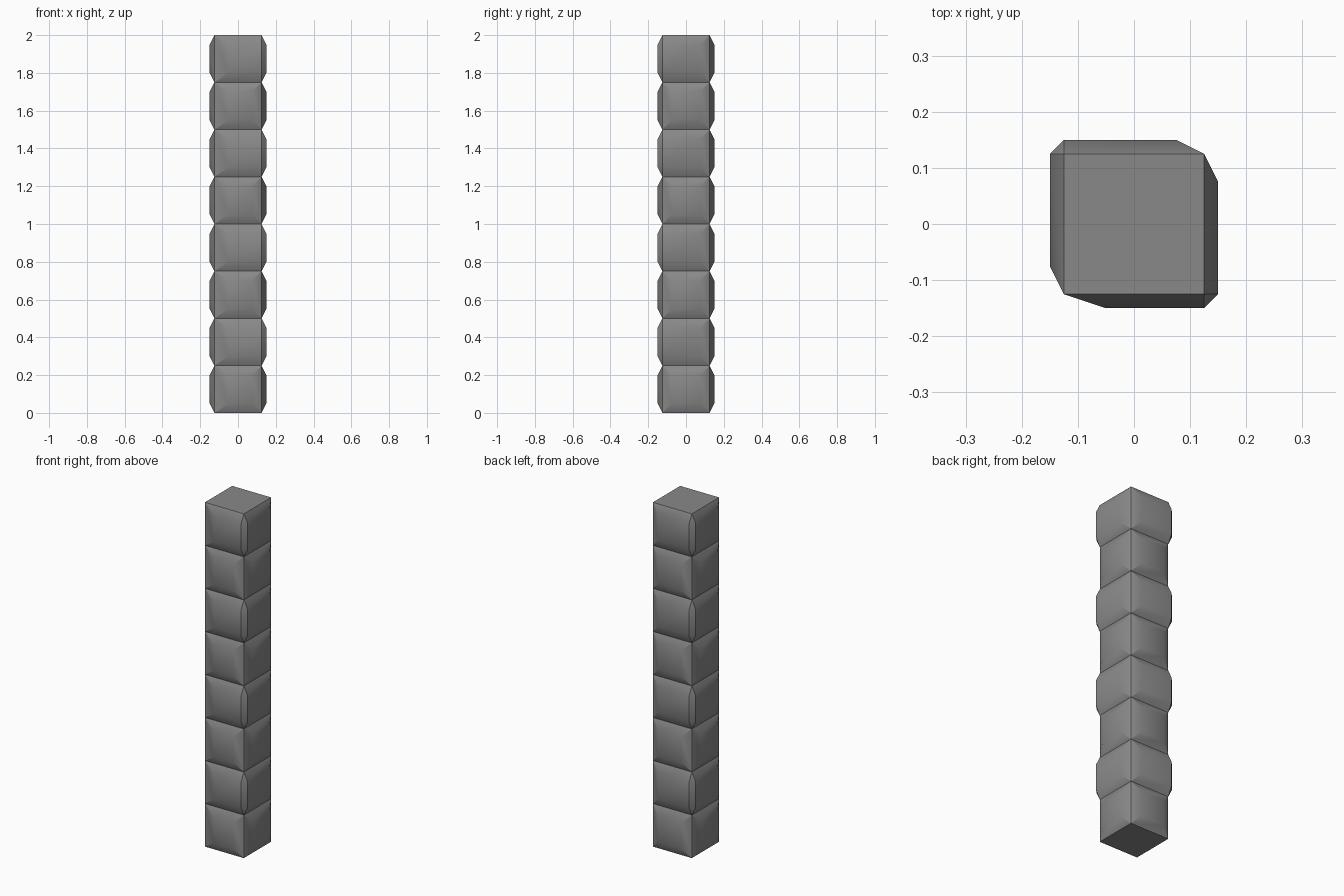
import bpy, bmesh
from mathutils import Matrix, Vector
from math import pi

if "Cube" in bpy.data.objects:
    bpy.data.objects.remove(bpy.data.objects["Cube"])

H = 0.125          # half width of the core, also the seam outline
OUT = 0.15         # reach of the bulging panels
STEP = 0.25        # block height
Z_IN = 0.05        # vertical bevel of each panel

# Panel extents along each side (front, right, back, left), running anticlockwise
WRAPPED = [(-0.05, H), (-H, 0.075), (-0.075, H), (-H, 0.075)]
PLAIN = [(-0.05, 0.075)] + [(-0.075, 0.075)] * 3

bm = bmesh.new()


def face(*pts):
    bm.faces.new([bm.verts.new(p) for p in pts])


def side_points(k, u0, u1, z):
    """Four seam corners and four panel corners of side k."""
    rot = Matrix.Rotation(k * pi / 2, 3, 'Z')
    seam = [(-H, -H, z), (H, -H, z), (H, -H, z + STEP), (-H, -H, z + STEP)]
    lo, hi = z + Z_IN, z + STEP - Z_IN
    panel = [(u0, -OUT, lo), (u1, -OUT, lo), (u1, -OUT, hi), (u0, -OUT, hi)]
    return [rot @ Vector(p) for p in seam], [rot @ Vector(p) for p in panel]


# Stacked stone blocks, alternating plain and corner-wrapping panels
for i in range(8):
    spans = WRAPPED if i % 2 else PLAIN
    sides = [side_points(k, *spans[k], i * STEP) for k in range(4)]
    for k, (s, p) in enumerate(sides):
        face(*p)
        for j in range(4):
            n = (j + 1) % 4
            wrapped_edge = (j == 1 and spans[k][1] == H) or (j == 3 and spans[k][0] == -H)
            if not wrapped_edge:
                face(s[j], s[n], p[n], p[j])
        # Chamfer strip where the panels meet around a corner
        if spans[k][1] == H:
            q = sides[(k + 1) % 4][1]
            face(p[1], q[0], q[3], p[2])
            face(s[1], q[0], p[1])
            face(s[2], p[2], q[3])

# Top and bottom caps
face((-H, -H, 2), (H, -H, 2), (H, H, 2), (-H, H, 2))
face((-H, H, 0), (H, H, 0), (H, -H, 0), (-H, -H, 0))

bmesh.ops.remove_doubles(bm, verts=bm.verts, dist=0.0005)
bmesh.ops.recalc_face_normals(bm, faces=bm.faces)
mesh = bpy.data.meshes.new("stone_pillar")
bm.to_mesh(mesh)
bm.free()
pillar = bpy.data.objects.new("stone_pillar", mesh)
bpy.context.collection.objects.link(pillar)

# Dark grey stone
stone = bpy.data.materials.new("dark_stone")
stone.diffuse_color = (0.25, 0.25, 0.25, 1)
stone.use_nodes = True
stone.node_tree.nodes["Principled BSDF"].inputs["Base Color"].default_value = stone.diffuse_color
mesh.materials.append(stone)

bpy.context.view_layer.objects.active = pillar
pillar.select_set(True)
bpy.ops.object.shade_smooth_by_angle(angle=pi / 6)
